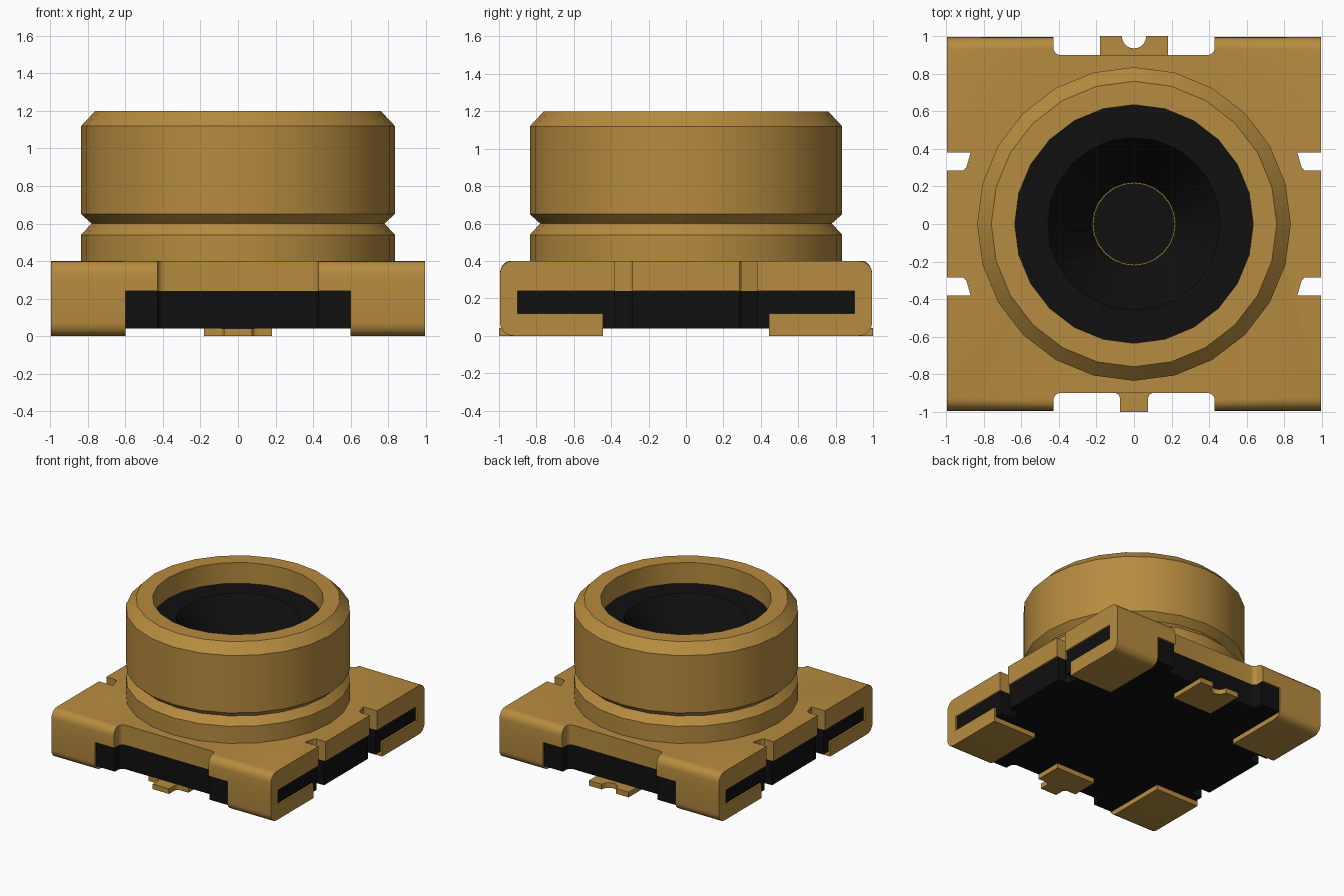
import bpy, bmesh
from math import cos, sin, pi, radians

cube = bpy.data.objects.get("Cube")
if cube:
    bpy.data.objects.remove(cube, do_unlink=True)


def material(name, color):
    mat = bpy.data.materials.new(name)
    mat.use_nodes = True
    mat.diffuse_color = (*color, 1)
    bsdf = next(n for n in mat.node_tree.nodes if n.type == 'BSDF_PRINCIPLED')
    bsdf.inputs["Base Color"].default_value = (*color, 1)
    return mat


GOLD = material("gold metal", (0.47, 0.26, 0.05))
BLACK = material("black plastic", (0.005, 0.005, 0.005))

EDGE = 0.995    # half width of the base
SEAT = 0.24     # underside of the metal plate
TOP = 0.4       # top of the metal plate
ROUND = 0.07    # radius of the bent sheet edges


def finish(name, bm, mat):
    bmesh.ops.recalc_face_normals(bm, faces=bm.faces)
    mesh = bpy.data.meshes.new(name)
    bm.to_mesh(mesh)
    bm.free()
    mesh.materials.append(mat)
    obj = bpy.data.objects.new(name, mesh)
    bpy.context.collection.objects.link(obj)
    bpy.ops.object.select_all(action='DESELECT')
    obj.select_set(True)
    bpy.context.view_layer.objects.active = obj
    bpy.ops.object.shade_smooth_by_angle(angle=radians(30))
    return obj


def arc(cx, cy, r, start, end, steps=5):
    angles = [radians(start + (end - start) * i / steps) for i in range(steps + 1)]
    return [(cx + r * cos(a), cy + r * sin(a)) for a in angles]


def prism(points, direction):
    """Solid made by pushing a closed 3D outline along a direction."""
    bm = bmesh.new()
    face = bm.faces.new([bm.verts.new(p) for p in points])
    ext = bmesh.ops.extrude_face_region(bm, geom=[face], use_keep_orig=True)
    moved = [g for g in ext["geom"] if isinstance(g, bmesh.types.BMVert)]
    bmesh.ops.translate(bm, verts=moved, vec=direction)
    return bm


def slab(outline, low, high):
    return prism([(x, y, low) for x, y in outline], (0, 0, high - low))


def four_way(quarter):
    """Mirror a quarter outline into all four quadrants."""
    left = [(-x, y) for x, y in reversed(quarter)]
    half = quarter + left
    return half + [(x, -y) for x, y in reversed(half)]


def lathe(name, profile, mat, steps=24):
    bm = bmesh.new()
    verts = [bm.verts.new((r, 0, z)) for r, z in profile]
    edges = [bm.edges.new((verts[i - 1], verts[i])) for i in range(len(verts))]
    bmesh.ops.spin(bm, geom=verts + edges, cent=(0, 0, 0), axis=(0, 0, 1),
                   angle=2 * pi, steps=steps)
    bmesh.ops.remove_doubles(bm, verts=bm.verts, dist=0.0005)
    return finish(name, bm, mat)


def side_notch(x):
    return [(x, 0.285), (0.91, 0.285), (0.893, 0.3), (0.87, 0.38), (x, 0.38)]


end_notch = arc(0.39, 0.94, 0.04, 0, -90)

# Metal plate with notches, rounded over at its front and back edges
plate = slab(four_way(side_notch(EDGE) + [(EDGE, EDGE), (0.43, EDGE)] + end_notch),
             SEAT, TOP)
rims = [e for e in plate.edges
        if all(abs(abs(v.co.y) - EDGE) < 0.001 and v.co.z > TOP - 0.001 for v in e.verts)]
bmesh.ops.bevel(plate, geom=rims, offset=ROUND, segments=5, profile=0.5,
                affect='EDGES')
finish("base_plate", plate, GOLD)

# Corner feet folded down and under
foot = [(0.9, SEAT), (0.9, 0.12), (0.445, 0.12), (0.445, 0)]
foot += arc(EDGE - ROUND, ROUND, ROUND, -90, 0) + [(EDGE, SEAT)]
for sx, side in ((1, "left"), (-1, "right")):
    for sy, end in ((1, "back"), (-1, "front")):
        bm = prism([(sx * 0.6, sy * y, z) for y, z in foot], (sx * (EDGE - 0.6), 0, 0))
        finish(f"{end}_{side}_foot", bm, GOLD)

# Plastic body: a wide layer between the folds, a cross-shaped layer below
inset = 0.98
tongue = [(0.6, inset), (0.43, inset)] + end_notch
upper = side_notch(inset) + [(inset, 0.9), (0.6, 0.9)] + tongue
lower = side_notch(inset) + [(inset, 0.445), (0.6, 0.445)] + tongue
finish("body_upper", slab(four_way(upper), 0.12, SEAT), BLACK)
finish("body_lower", slab(four_way(lower), 0.04, 0.12), BLACK)

# Solder tabs under the body
back_tab = [(0.18, 0.68), (0.18, 1)] + arc(0, 1, 0.065, 0, -180, 10) + [(-0.18, 1), (-0.18, 0.68)]
finish("back_tab", slab(back_tab, 0, 0.042), GOLD)
half = [(0.18, -0.68), (0.18, -0.9)] + arc(0.105, -0.93, 0.03, 90, 180) + [(0.075, -1)]
front_tab = half + [(-x, y) for x, y in reversed(half)]
finish("front_tab", slab(front_tab, 0, 0.042), GOLD)

# Round shell with a groove and a chamfered rim
lathe("shell", [(0.835, 0.39), (0.835, 0.54), (0.78, 0.6), (0.835, 0.65),
                (0.835, 1.12), (0.76, 1.2), (0.635, 1.2), (0.635, 0.39)], GOLD)

# Plastic insert with a funnel, and the contact sleeve in its hole
lathe("insert", [(0, 0.4), (0.636, 0.4), (0.636, 1.03), (0.46, 1.03),
                 (0.222, 0.65), (0.222, 0.45), (0, 0.45)], BLACK)
lathe("contact_sleeve", [(0.223, 0.45), (0.223, 0.65), (0.215, 0.65), (0.215, 0.45)], GOLD)
